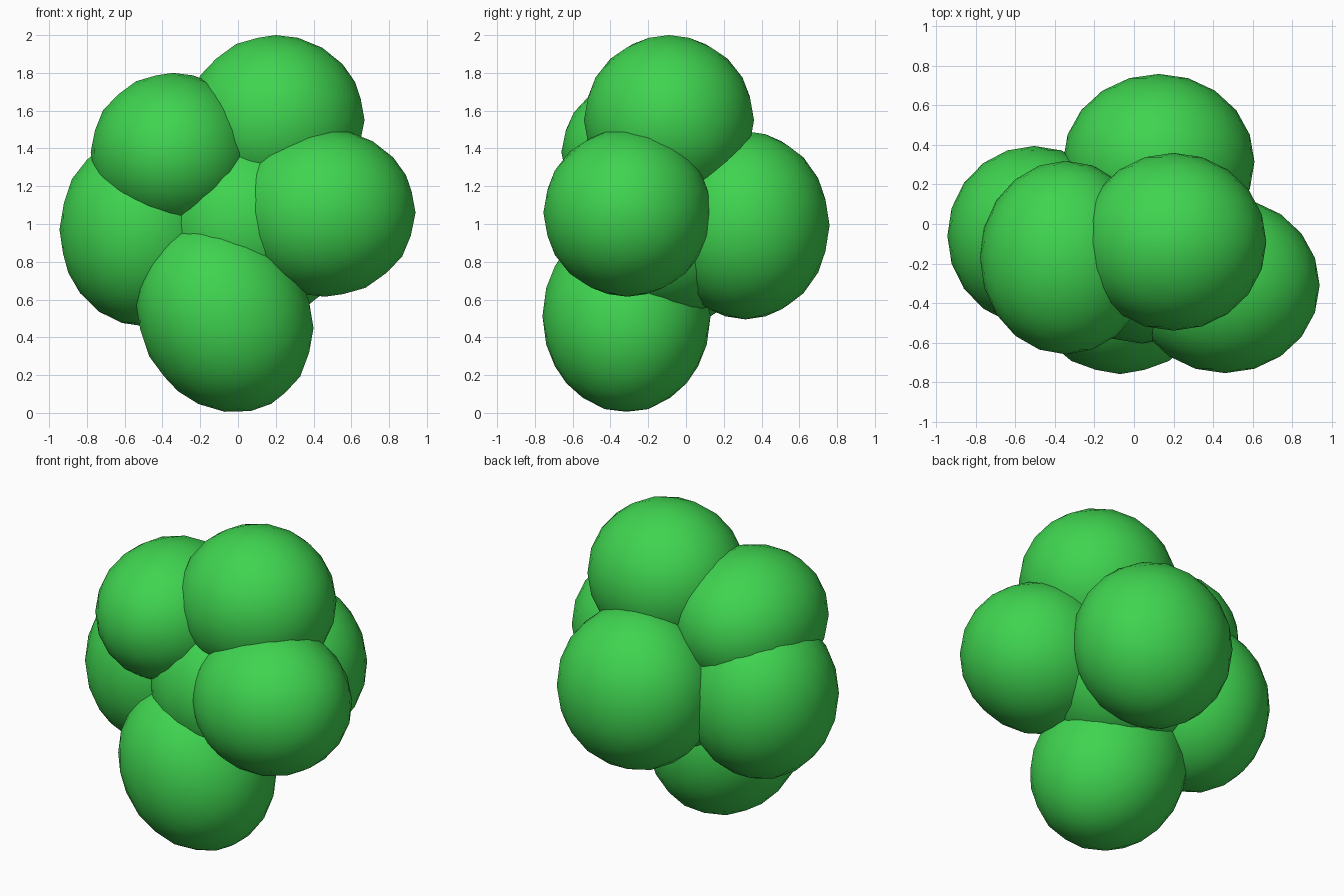
import bpy, math

if "Cube" in bpy.data.objects:
    bpy.data.objects.remove(bpy.data.objects["Cube"])

green = bpy.data.materials.new("green")
green.diffuse_color = (0.05, 0.66, 0.08, 1)
green.use_nodes = True
green.node_tree.nodes["Principled BSDF"].inputs["Base Color"].default_value = green.diffuse_color


def lobe(name, centre, radii, tilt=0):
    """Smooth low-poly ellipsoid, tilted about the y axis."""
    bpy.ops.mesh.primitive_ico_sphere_add(subdivisions=3, radius=1, location=centre)
    ob = bpy.context.object
    ob.name = name
    ob.scale = radii
    ob.rotation_euler = (0, math.radians(tilt), 0)
    bpy.ops.object.transform_apply(location=False, rotation=True, scale=True)
    bpy.ops.object.shade_smooth()
    ob.data.materials.append(green)


# central core
lobe("core", (0.04, -0.10, 1.0), (0.49, 0.505, 0.49))
# lobes clustered around the core
lobe("top_lobe", (0.20, -0.09, 1.55), (0.47, 0.45, 0.45))
lobe("upper_left_lobe", (-0.345, -0.17, 1.38), (0.435, 0.49, 0.42))
lobe("right_lobe", (0.46, -0.31, 1.06), (0.48, 0.445, 0.445))
lobe("left_lobe", (-0.505, -0.06, 0.97), (0.44, 0.455, 0.51))
lobe("back_lobe", (0.125, 0.315, 0.993), (0.485, 0.445, 0.498))
lobe("bottom_lobe", (-0.07, -0.315, 0.512), (0.453, 0.445, 0.525), -28)
